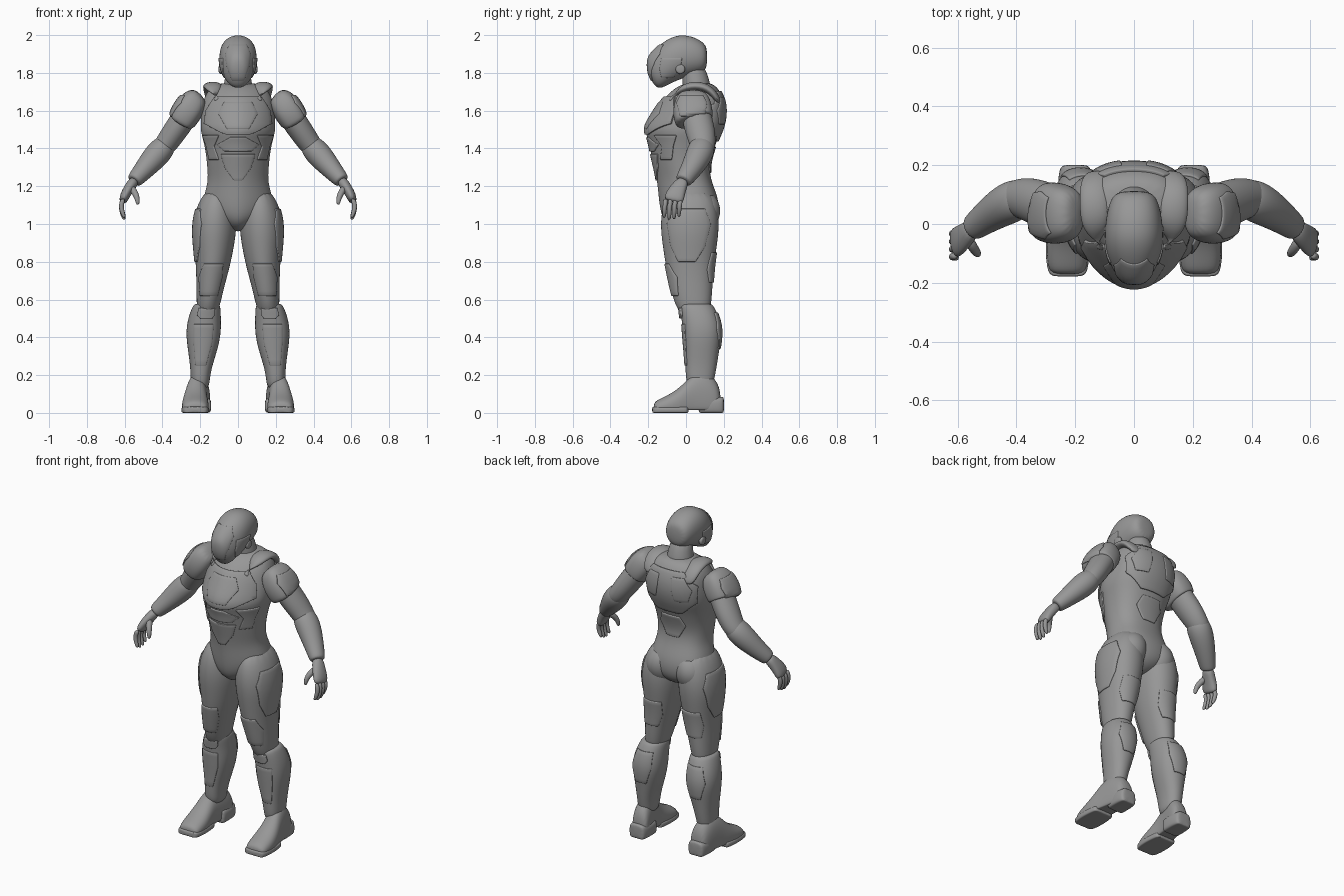
import bpy, bmesh, math
from mathutils import Vector
from mathutils.bvhtree import BVHTree

if "Cube" in bpy.data.objects:
    bpy.data.objects.remove(bpy.data.objects["Cube"], do_unlink=True)

X, Y, Z = Vector((1, 0, 0)), Vector((0, 1, 0)), Vector((0, 0, 1))
GREY = (0.31, 0.31, 0.31, 1)
grey = bpy.data.materials.new("armour grey")
grey.use_nodes = True
grey.diffuse_color = GREY
grey.node_tree.nodes["Principled BSDF"].inputs["Base Color"].default_value = GREY


def finish(name, bm, mirror):
    """Turn a bmesh into a named, coloured object, mirrored if paired."""
    bmesh.ops.recalc_face_normals(bm, faces=bm.faces)
    mesh = bpy.data.meshes.new(name)
    bm.to_mesh(mesh)
    bm.free()
    mesh.materials.append(grey)
    mesh.shade_smooth()
    obj = bpy.data.objects.new(name, mesh)
    bpy.context.collection.objects.link(obj)
    if mirror:
        obj.modifiers.new("mirror", "MIRROR").use_mirror_merge = False
    return obj


def loft(name, rows, axis=Z, mirror=True, front=1.0, back=1.0, floor=None, sides=16):
    """Skin oval rings (x, y, z, width, depth); axis None follows the path."""
    bm = bmesh.new()
    centres = [Vector(r[:3]) for r in rows]
    rings = []
    for i, (c, row) in enumerate(zip(centres, rows)):
        t = axis
        if t is None:
            t = centres[min(i + 1, len(rows) - 1)] - centres[max(i - 1, 0)]
        t = t.normalized()
        ref = Z if abs(t.y) > 0.7 else Y
        v = (ref - t * ref.dot(t)).normalized()
        u = v.cross(t)
        ring = []
        for k in range(sides):
            a = math.tau * k / sides
            ca, sa = math.cos(a), math.sin(a)
            e = front if sa < 0 else back
            px = math.copysign(abs(ca) ** e, ca) * row[3] * 1.025
            py = math.copysign(abs(sa) ** e, sa) * row[4] * 1.025
            p = c + u * px + v * py
            if floor is not None:
                p.z = max(p.z, floor)
            ring.append(bm.verts.new(p))
        rings.append(ring)
    for a, b in zip(rings, rings[1:]):
        for k in range(sides):
            n = (k + 1) % sides
            bm.faces.new((a[k], a[n], b[n], b[k]))
    bm.faces.new(rings[0])
    bm.faces.new(rings[-1])
    obj = finish(name, bm, mirror)
    sub = obj.modifiers.new("smooth", "SUBSURF")
    sub.levels = sub.render_levels = 2
    return obj


def plate(name, target, rows, side="front", mirror=True, thick=0.014, cols=10, steps=4):
    """Lay a panel (z, from, to per row) on a target surface and thicken it."""
    bpy.context.view_layer.update()
    tree = BVHTree.FromObject(target, bpy.context.evaluated_depsgraph_get())
    ray = {"front": Y, "back": -Y, "side": -X}[side]
    across = Y if side == "side" else X
    levels = []
    for a, b in zip(rows, rows[1:]):
        levels += [Vector(a).lerp(Vector(b), s / steps) for s in range(steps)]
    levels.append(Vector(rows[-1]))
    bm = bmesh.new()
    grid = []
    for z, lo, hi in levels:
        line = []
        for k in range(cols + 1):
            origin = across * (lo + (hi - lo) * k / cols) + Z * z - ray
            hit = tree.ray_cast(origin, ray)[0]
            if hit is None:
                hit = tree.find_nearest(origin + ray * 0.9)[0]
            line.append(bm.verts.new(hit))
        grid.append(line)
    for a, b in zip(grid, grid[1:]):
        for k in range(cols):
            bm.faces.new((a[k], a[k + 1], b[k + 1], b[k]))
    obj = finish(name, bm, mirror)
    solid = obj.modifiers.new("thickness", "SOLIDIFY")
    solid.thickness, solid.offset = thick, 0
    bevel = obj.modifiers.new("soft edge", "BEVEL")
    bevel.width, bevel.segments = 0.004, 2
    return obj


def centred(rows):
    return [(z, -w, w) for z, w in rows]


# Torso: height, half width, front and back depth
body = [(1.75, .09, .0, .13), (1.72, .15, -.06, .17), (1.66, .185, -.125, .2),
        (1.58, .195, -.175, .21), (1.5, .2, -.225, .19), (1.45, .185, -.2, .165),
        (1.38, .17, -.188, .142), (1.3, .162, -.168, .12), (1.22, .157, -.152, .135),
        (1.14, .185, -.145, .17), (1.06, .18, -.135, .175), (1.0, .1, -.11, .15),
        (.96, .04, -.04, .08)]
torso = loft("torso", [(0, (f + b) / 2, z, w, (b - f) / 2) for z, w, f, b in body],
             mirror=False, front=1.2, back=.8)
loft("neck", [(0, .06, 1.68, .09, .08), (0, .055, 1.76, .068, .07),
              (0, .03, 1.86, .06, .06)], mirror=False)
loft("shoulder_strap", [(.11, -.09, 1.65, .04, .02), (.13, -.03, 1.715, .045, .022),
                        (.135, .05, 1.738, .05, .024), (.135, .13, 1.715, .05, .024),
                        (.12, .18, 1.64, .045, .015)], axis=None)
loft("buttock", [(.085, .075, 1.17, .05, .06), (.095, .085, 1.12, .085, .09),
                 (.1, .085, 1.06, .095, .1), (.1, .07, 1.0, .085, .095),
                 (.1, .05, .95, .06, .07)])

# Torso armour
plate("chest_plate", torso, centred([(1.67, .12), (1.6, .165), (1.53, .175), (1.49, .1), (1.475, .06)]),
      mirror=False, thick=.02, cols=18)
plate("breastbone_plate", torso, centred([(1.64, .07), (1.58, .1), (1.5, .055)]),
      mirror=False, thick=.026)
plate("upper_belly_plate", torso, centred([(1.46, .04), (1.42, .11), (1.385, .07)]), mirror=False)
plate("lower_belly_plate", torso, centred([(1.37, .09), (1.3, .07), (1.23, .02)]), mirror=False)
plate("rib_plate", torso, [(1.47, .1, .185), (1.41, .125, .165), (1.34, .1, .15)])
plate("back_plate", torso, centred([(1.7, .1), (1.62, .17), (1.52, .165), (1.44, .08)]),
      "back", mirror=False, thick=.02, cols=18)
plate("shoulder_blade_plate", torso, [(1.67, .04, .11), (1.6, .045, .15), (1.53, .06, .13)],
      "back", thick=.028)
plate("spine_plate", torso, centred([(1.41, .06), (1.35, .085), (1.27, .04)]), "back", mirror=False)

# Helmet: rings run from back to face
skull = [(.113, .05, 1.835, 1.93), (.09, .078, 1.8, 1.965), (.03, .094, 1.785, 1.995),
         (-.04, .1, 1.765, 2.002), (-.1, .094, 1.735, 1.977), (-.15, .075, 1.71, 1.94),
         (-.185, .052, 1.76, 1.905), (-.205, .028, 1.81, 1.875)]
helmet = loft("helmet", [(0, y, (a + b) / 2, w, (b - a) / 2) for y, w, a, b in skull],
              axis=Y, mirror=False, front=.95, back=.9)
plate("face_plate", helmet, centred([(1.95, .045), (1.9, .068), (1.84, .06), (1.76, .032)]),
      mirror=False, thick=.008)
plate("cheek_plate", helmet, [(1.88, -.13, -.02), (1.82, -.14, -.03), (1.775, -.13, -.07)],
      "side", thick=.01)
loft("ear_disc", [(.075, -.03, 1.82, .026, .026), (.097, -.03, 1.82, .026, .026),
                  (.103, -.03, 1.82, .018, .018)], axis=X)

# Arms
loft("upper_arm", [(.22, .04, 1.66, .06, .07), (.28, .055, 1.57, .067, .08),
                   (.345, .08, 1.475, .064, .078), (.39, .09, 1.41, .058, .066),
                   (.43, .085, 1.37, .05, .055)], axis=None)
loft("forearm", [(.365, .09, 1.44, .045, .05), (.395, .085, 1.405, .066, .072),
                 (.44, .065, 1.355, .068, .07), (.5, .025, 1.285, .053, .056),
                 (.545, -.01, 1.235, .043, .046), (.553, -.016, 1.225, .036, .04)], axis=None)
pad = loft("shoulder_pad", [(.195, .035, 1.685, .04, .06), (.225, .035, 1.66, .07, .09),
                            (.262, .035, 1.605, .08, .105), (.292, .04, 1.555, .074, .102),
                            (.3, .045, 1.542, .07, .095)], axis=None, front=.75, back=.75)
plate("pad_plate", pad, [(1.68, -.03, .09), (1.64, -.05, .11), (1.57, -.03, .1)], "side")

# Hands: palm, thumb and four spread fingers
loft("palm", [(.545, -.01, 1.235, .028, .03), (.57, -.035, 1.2, .028, .04),
              (.6, -.06, 1.15, .026, .052), (.61, -.068, 1.115, .02, .05)], axis=None, back=.8)
for i, finger in enumerate(("little", "ring", "middle", "index")):
    y, reach = -.03 - .026 * i, (0, .012, .015, .005)[i]
    loft(finger + "_finger", [(.607, y, 1.135, .014, .014), (.62, y - .003, 1.1, .014, .013),
                              (.614, y - .006, 1.07 - reach, .013, .012),
                              (.6, y - .008, 1.036 - reach, .009, .009)], axis=None, sides=8)
loft("thumb", [(.565, -.05, 1.195, .02, .02), (.545, -.085, 1.165, .018, .018),
               (.533, -.1, 1.135, .015, .015), (.53, -.105, 1.1, .009, .01)], axis=None, sides=8)

# Legs
thigh = loft("thigh", [(.11, .02, 1.19, .055, .1), (.118, .02, 1.09, .105, .148),
                       (.124, .02, .98, .117, .155), (.127, .02, .88, .105, .142),
                       (.132, .02, .78, .09, .127), (.145, .027, .68, .075, .113),
                       (.155, .035, .59, .064, .1), (.165, .05, .5, .05, .07)], back=.9)
shin = loft("shin", [(.165, .055, .58, .06, .075), (.166, .056, .568, .073, .09),
                     (.178, .078, .5, .087, .1), (.183, .087, .42, .093, .104),
                     (.187, .083, .33, .077, .092), (.195, .08, .25, .058, .083),
                     (.2, .075, .18, .05, .075), (.2, .075, .12, .045, .06)], front=.85, back=.9)
plate("hip_plate", thigh, [(1.08, -.07, .1), (1.0, -.1, .13), (.88, -.08, .1), (.8, -.04, .05)], "side")
plate("thigh_plate", thigh, [(.79, .08, .18), (.72, .085, .205), (.62, .11, .2)])
plate("thigh_back_plate", thigh, [(.85, .07, .19), (.76, .075, .2), (.69, .1, .19)], "back")
plate("knee_plate", shin, [(.555, .125, .205), (.52, .125, .215), (.5, .14, .2)], thick=.024)
plate("shin_plate", shin, [(.47, .13, .235), (.38, .135, .235), (.25, .17, .225)], thick=.01)
plate("calf_plate", shin, [(.53, .12, .22), (.44, .12, .245), (.34, .15, .22)], "back")

# Boots: length, half width and height, then a split sole
boot = [(-.172, .05, .05), (-.15, .066, .07), (-.08, .072, .1), (-.02, .064, .145),
        (.03, .056, .2), (.09, .056, .22), (.15, .055, .19), (.185, .045, .12)]
loft("boot", [(.226 - .17 * max(y, 0), y, h * .4, w, h * .6) for y, w, h in boot],
     axis=Y, floor=.015, front=.7, back=.9)
loft("toe_sole", [(.226, y, .015, w, .018) for y, w in
                  ((-.18, .05), (-.165, .068), (-.08, .076), (.0, .066), (.015, .06))],
     axis=Y, floor=0, front=.4, back=.4)
loft("heel_block", [(.2, y, .04, w, .045) for y, w in
                    ((.065, .05), (.08, .058), (.15, .058), (.19, .052), (.202, .04))],
     axis=Y, floor=0, front=.5, back=.6)

# Keep panel edges crisp
bpy.ops.object.select_all(action="DESELECT")
for obj in bpy.context.scene.objects:
    if obj.name.endswith("_plate"):
        obj.select_set(True)
        bpy.context.view_layer.objects.active = obj
bpy.ops.object.shade_smooth_by_angle(angle=math.radians(35))
